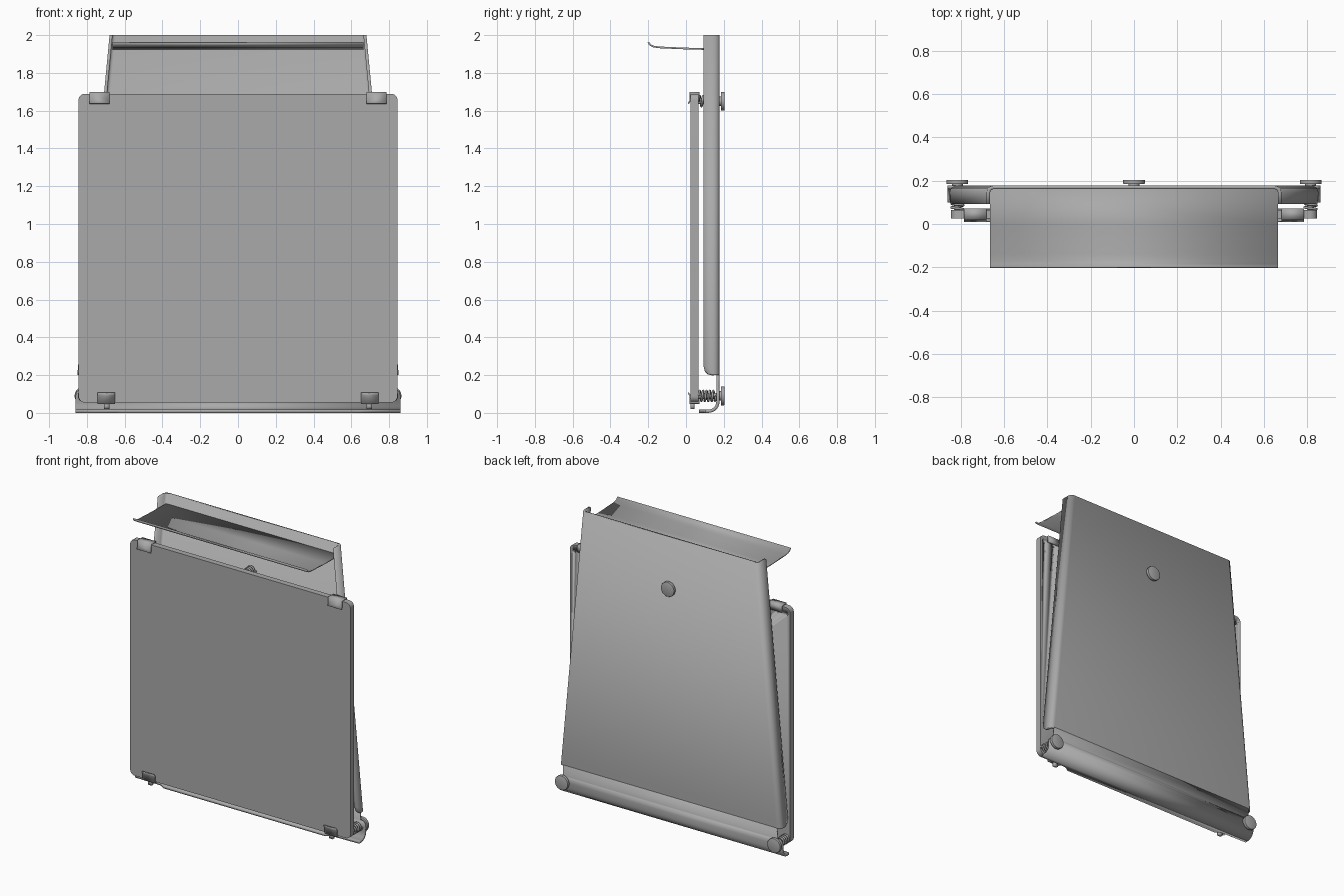
import bpy, bmesh
from math import sin, cos, pi, radians
from mathutils import Matrix

cube = bpy.data.objects.get("Cube")
if cube:
    bpy.data.objects.remove(cube, do_unlink=True)

GREY = (0.4, 0.4, 0.4, 1)
grey = bpy.data.materials.new("grey_metal")
grey.use_nodes = True
grey.diffuse_color = GREY
grey.node_tree.nodes["Principled BSDF"].inputs["Base Color"].default_value = GREY


def finish(name, bm):
    """Turn a bmesh into a named grey object."""
    bmesh.ops.recalc_face_normals(bm, faces=bm.faces)
    mesh = bpy.data.meshes.new(name)
    bm.to_mesh(mesh)
    bm.free()
    mesh.materials.append(grey)
    ob = bpy.data.objects.new(name, mesh)
    bpy.context.collection.objects.link(ob)
    return ob


def smooth(ob):
    bpy.ops.object.select_all(action='DESELECT')
    ob.select_set(True)
    bpy.context.view_layer.objects.active = ob
    bpy.ops.object.shade_smooth_by_angle(angle=radians(35))


def sheet(name, rows, thickness):
    """Folded sheet metal: a grid of point rows given thickness."""
    bm = bmesh.new()
    grid = [[bm.verts.new(p) for p in row] for row in rows]
    for a, b in zip(grid, grid[1:]):
        for i in range(len(a) - 1):
            bm.faces.new((a[i], a[i + 1], b[i + 1], b[i]))
    ob = finish(name, bm)
    mod = ob.modifiers.new("thickness", 'SOLIDIFY')
    mod.thickness, mod.offset, mod.use_even_offset = thickness, 0, True
    smooth(ob)
    return ob


def strip(name, path, x0, x1, thickness):
    """Sheet of constant width that follows a (y, z) path."""
    return sheet(name, [[(x0, y, z), (x1, y, z)] for y, z in path], thickness)


def rod(name, x, z, y0, y1, radius, bevel=0.0, sides=32):
    """Cylinder along y."""
    bm = bmesh.new()
    place = Matrix.Translation((x, (y0 + y1) / 2, z)) @ Matrix.Rotation(pi / 2, 4, 'X')
    bmesh.ops.create_cone(bm, cap_ends=True, segments=sides, radius1=radius,
                          radius2=radius, depth=y1 - y0, matrix=place)
    if bevel:
        rims = [e for e in bm.edges if abs(e.verts[0].co.y - e.verts[1].co.y) < 1e-5]
        bmesh.ops.bevel(bm, geom=rims, offset=bevel, segments=2, affect='EDGES', profile=0.5)
    ob = finish(name, bm)
    smooth(ob)
    return ob


def spring(name, x, z, y0, y1, radius, turns):
    curve = bpy.data.curves.new(name, 'CURVE')
    curve.dimensions = '3D'
    curve.bevel_depth, curve.bevel_resolution, curve.use_fill_caps = 0.006, 2, True
    line = curve.splines.new('POLY')
    steps = turns * 20
    line.points.add(steps)
    for i, p in enumerate(line.points):
        a = 2 * pi * turns * i / steps
        p.co = (x + radius * cos(a), y0 + (y1 - y0) * i / steps, z + radius * sin(a), 1)
    curve.materials.append(grey)
    bpy.context.collection.objects.link(bpy.data.objects.new(name, curve))


# Tapered back panel with folded side flanges, rounded at their lower front corner
BACK = 0.169
BEND = 0.025
panel_rows = []
for z, front in [(0.2, 0.135), (0.205, 0.115), (0.22, 0.1), (0.25, 0.092), (2.0, 0.092)]:
    w = 0.672 + (2 - z) * 0.095
    half = [(w, front)]
    for i in range(6):
        a = i / 5 * pi / 2
        half.append((w - BEND + BEND * cos(a), BACK - BEND + BEND * sin(a)))
    panel_rows.append([(-x, y, z) for x, y in half] + [(x, y, z) for x, y in reversed(half)])
sheet("back_panel", panel_rows, 0.016)

# Lower panel: notch, mounting ears, curved fold and forward lip, as (y, z, half width)
lower = [(BACK, 0.205, 0.82), (BACK, 0.13, 0.82), (BACK, 0.125, 0.84),
         (BACK, 0.11, 0.856), (BACK, 0.09, 0.86)]
for i in range(8):
    a = i / 7 * pi / 2
    lower.append((0.119 + 0.05 * cos(a), 0.059 - 0.05 * sin(a), 0.86))
lower += [(0.1, 0.009, 0.86), (0.095, 0.009, 0.66), (0.07, 0.009, 0.62)]
sheet("bottom_lip", [[(-w, y, z), (w, y, z)] for y, z, w in lower], 0.017)

# Top shelf with upturned front edge
strip("top_shelf", [(0.163, 1.925), (0.0, 1.929), (-0.14, 1.935), (-0.17, 1.939),
                    (-0.188, 1.947), (-0.2, 1.962)], -0.664, 0.664, 0.009)

# Flat bed plate with rounded corners
bm = bmesh.new()
bmesh.ops.create_cube(bm, size=1, matrix=Matrix.Translation((0, 0.045, 0.872))
                      @ Matrix.Diagonal((1.69, 0.04, 1.635, 1)))
corners = [e for e in bm.edges if abs(e.verts[0].co.y - e.verts[1].co.y) > 0.01]
bmesh.ops.bevel(bm, geom=corners, offset=0.035, segments=6, affect='EDGES', profile=0.5)
plate = finish("bed_plate", bm)

# Shallow holes in the rear of the plate's upper corners
for side in (-1, 1):
    for n, x in enumerate((0.815, 0.74)):
        cutter = rod(f"hole_cutter_{side}_{n}", side * x, 1.645, 0.05, 0.08, 0.012, sides=16)
        cutter.hide_render = True
        cutter.hide_set(True)
        cutter.display_type = 'WIRE'
        cut = plate.modifiers.new("hole", 'BOOLEAN')
        cut.operation, cut.object, cut.solver = 'DIFFERENCE', cutter, 'EXACT'
smooth(plate)

# Edge clips that wrap the plate
for side, label in ((-1, "right"), (1, "left")):
    strip(f"top_clip_{label}", [(0.012, 1.637), (0.021, 1.652), (0.021, 1.694),
                                (0.069, 1.694), (0.069, 1.65)],
          side * 0.68, side * 0.785, 0.007)
    strip(f"bottom_clip_{label}", [(0.012, 0.107), (0.021, 0.092), (0.021, 0.05),
                                   (0.069, 0.05), (0.069, 0.095)],
          side * 0.65, side * 0.745, 0.007)
    strip(f"clip_tail_{label}", [(0.035, 0.052), (0.035, 0.02)],
          side * 0.68, side * 0.71, 0.02)

# Levelling screws, springs and thumb knobs
for label, x, z in (("right", -0.815, 0.09), ("left", 0.815, 0.09), ("top", 0, 1.65)):
    rod(f"screw_{label}", x, z, 0.05, 0.19, 0.016, sides=20)
    spring(f"spring_{label}", x, z, 0.068, 0.158, 0.027, 5)
    rod(f"knob_neck_{label}", x, z, 0.17, 0.188, 0.025)
    rod(f"knob_{label}", x, z, 0.184, 0.204, 0.05, bevel=0.003)
